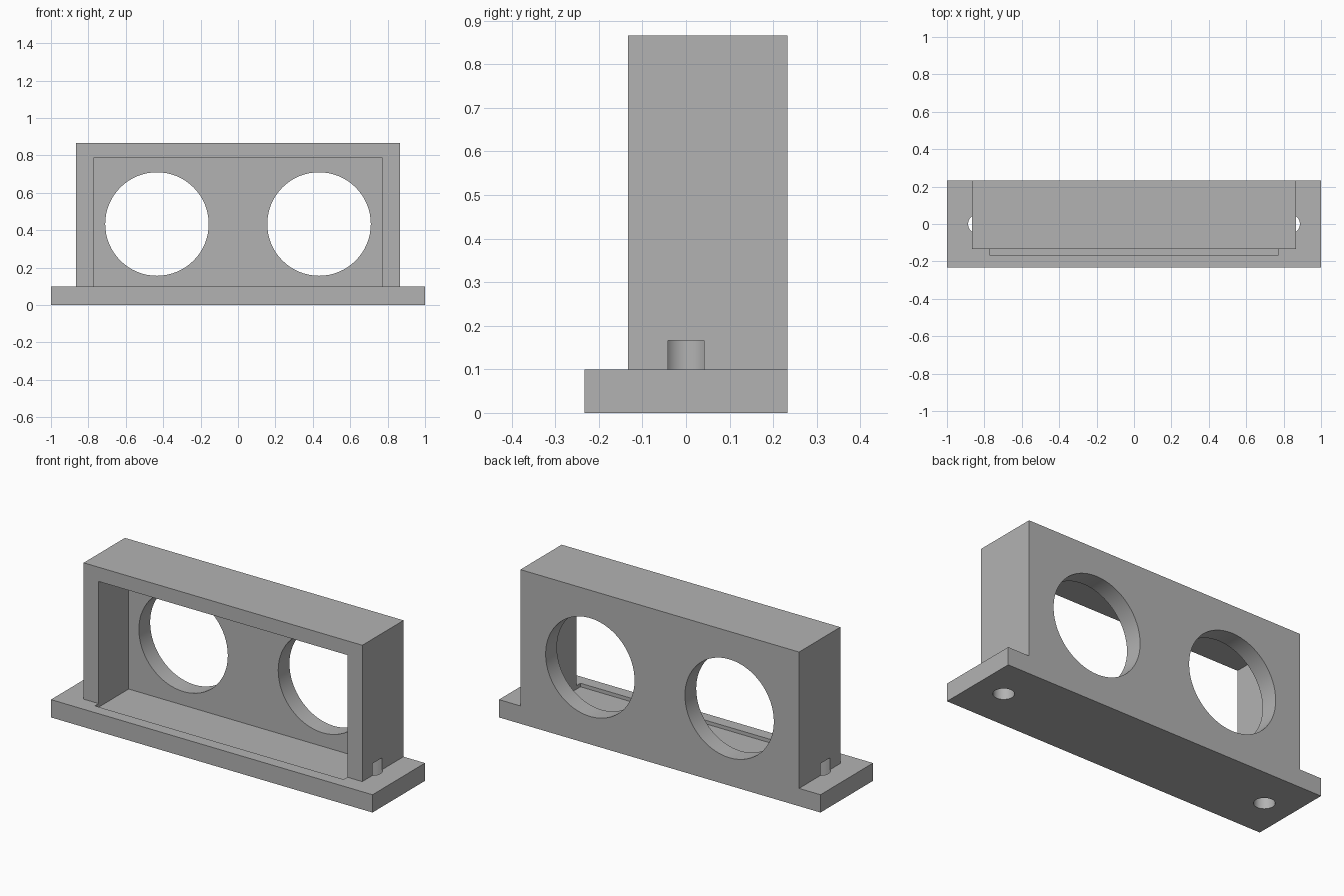
import bpy
import math

cube = bpy.data.objects.get("Cube")
if cube:
    bpy.data.objects.remove(cube, do_unlink=True)

U = 1 / 15  # design unit: the plate is 30 units long

grey = bpy.data.materials.new("plain grey")
grey.use_nodes = True
colour = (0.45, 0.45, 0.45, 1)
grey.diffuse_color = colour
grey.node_tree.nodes["Principled BSDF"].inputs["Base Color"].default_value = colour


def box(name, low, high):
    """Box between two corners, given in design units."""
    centre = [(a + b) / 2 * U for a, b in zip(low, high)]
    bpy.ops.mesh.primitive_cube_add(size=1, location=centre)
    ob = bpy.context.object
    ob.name = name
    ob.scale = [(b - a) * U for a, b in zip(low, high)]
    bpy.ops.object.transform_apply(location=True, scale=True)
    ob.data.materials.append(grey)
    return ob


def cylinder(name, radius, length, centre, tilt=0):
    """Round cutter, given in design units."""
    bpy.ops.mesh.primitive_cylinder_add(
        vertices=64, radius=radius * U, depth=length * U,
        location=[c * U for c in centre], rotation=(tilt, 0, 0))
    ob = bpy.context.object
    ob.name = name
    bpy.ops.object.transform_apply(location=True, rotation=True)
    ob.data.materials.append(grey)
    return ob


def combine(target, other, operation):
    """Apply a boolean and drop the helper object."""
    mod = target.modifiers.new(operation.lower(), "BOOLEAN")
    mod.operation = operation
    mod.solver = "EXACT"
    mod.object = other
    bpy.context.view_layer.objects.active = target
    bpy.ops.object.modifier_apply(modifier=mod.name)
    bpy.data.objects.remove(other, do_unlink=True)


# Mounting plate with the upright housing, flush at the back
bracket = box("sensor_bracket", (-15, -3.5, 0), (15, 3.5, 1.5))
combine(bracket, box("housing", (-13, -2, 0), (13, 3.5, 13)), "UNION")

# Pocket open to the front, sunk slightly into the plate
combine(bracket, box("pocket", (-11.6, -2.5, 1.2), (11.6, 2, 11.8)), "DIFFERENCE")

for side in (-1, 1):
    # Round window through the back wall
    window = cylinder("window", 4.15, 4, (side * 6.5, 3, 6.5), math.pi / 2)
    combine(bracket, window, "DIFFERENCE")
    # Screw hole through the plate, notching the housing side
    screw = cylinder("screw_hole", 0.8, 3.5, (side * 12.5, 0, 0.75))
    combine(bracket, screw, "DIFFERENCE")

bpy.ops.object.select_all(action="DESELECT")
bracket.select_set(True)
bpy.context.view_layer.objects.active = bracket
bpy.ops.object.shade_smooth_by_angle(angle=math.radians(30))
